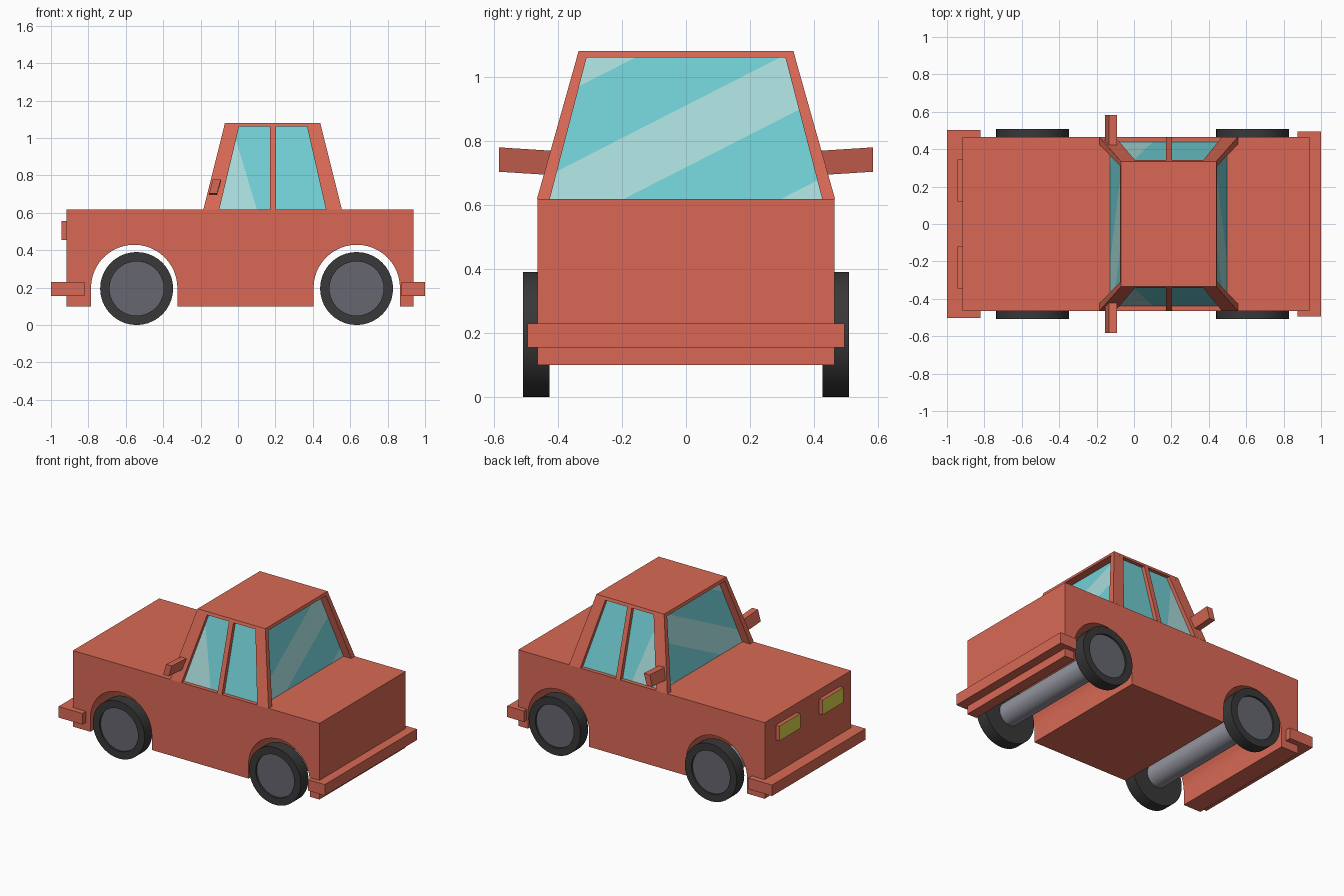
import bpy, bmesh, math
from mathutils import Vector, Matrix

if "Cube" in bpy.data.objects:
    bpy.data.objects.remove(bpy.data.objects["Cube"])


def mat(name, rgb):
    m = bpy.data.materials.new(name)
    lin = [(c / 255 / 12.92) if c < 11 else ((c / 255 + 0.055) / 1.055) ** 2.4 for c in rgb]
    m.diffuse_color = (*lin, 1)
    m.use_nodes = True
    m.node_tree.nodes["Principled BSDF"].inputs["Base Color"].default_value = m.diffuse_color
    return m


PAINT = mat("red_paint", (217, 105, 85))
GLASS = mat("teal_glass", (113, 207, 212))
GLINT = mat("pale_glass", (168, 219, 219))
RUBBER = mat("black_rubber", (55, 56, 55))
RIM = mat("grey_rim", (102, 102, 112))
STEEL = mat("light_steel", (149, 149, 160))
LAMP = mat("yellow_lamp", (220, 213, 76))


def finish(name, bm, *mats, smooth=False):
    bmesh.ops.recalc_face_normals(bm, faces=bm.faces)
    me = bpy.data.meshes.new(name)
    bm.to_mesh(me)
    bm.free()
    ob = bpy.data.objects.new(name, me)
    bpy.context.collection.objects.link(ob)
    for m in mats:
        me.materials.append(m)
    if smooth:
        bpy.ops.object.select_all(action='DESELECT')
        ob.select_set(True)
        bpy.context.view_layer.objects.active = ob
        bpy.ops.object.shade_smooth_by_angle(angle=math.radians(35))
    return ob


def frustum(bottom, top, z0, z1):
    """Six-sided solid between two rectangles (x0, x1, y0, y1)."""
    bm = bmesh.new()
    rings = []
    for (x0, x1, y0, y1), z in ((bottom, z0), (top, z1)):
        rings.append([bm.verts.new((x, y, z)) for x, y in ((x0, y0), (x1, y0), (x1, y1), (x0, y1))])
    b, t = rings
    bm.faces.new(b)
    bm.faces.new(t)
    for i in range(4):
        j = (i + 1) % 4
        bm.faces.new((b[i], b[j], t[j], t[i]))
    bmesh.ops.recalc_face_normals(bm, faces=bm.faces)
    return bm


def box(name, x0, x1, y0, y1, z0, z1, *mats):
    r = (x0, x1, y0, y1)
    return finish(name, frustum(r, r, z0, z1), *(mats or (PAINT,)))


def flip(rect, s):
    """Mirror a rectangle's y range when s is -1."""
    x0, x1, y0, y1 = rect
    return (x0, x1, y0, y1) if s > 0 else (x0, x1, -y1, -y0)


SIDES = ((1, "left"), (-1, "right"))
DECK, ROOF = 0.618, 1.08

# Body: side profile with two wheel arches, extruded across
pts = [(-0.918, 0.10)]
for cx in (-0.555, 0.635):
    pts.append((cx - 0.231, 0.10))
    for i in range(25):
        a = math.pi * (1 - i / 24)
        pts.append((cx + 0.231 * math.cos(a), 0.198 + 0.231 * math.sin(a)))
    pts.append((cx + 0.231, 0.10))
pts += [(0.938, 0.10), (0.938, DECK), (-0.918, DECK)]
bm = bmesh.new()
face = bm.faces.new([bm.verts.new((x, -0.464, z)) for x, z in pts])
ext = bmesh.ops.extrude_face_region(bm, geom=[face])
bmesh.ops.translate(bm, vec=(0, 0.928, 0), verts=[v for v in ext["geom"] if isinstance(v, bmesh.types.BMVert)])
finish("body", bm, PAINT)

# Roof slab and pillars
finish("roof", frustum((-0.075, 0.445, -0.341, 0.341), (-0.07, 0.44, -0.335, 0.335), 1.06, ROOF), PAINT)
pillars = {
    "front_pillar": ((-0.185, -0.10, 0.425, 0.465), (-0.07, 0.01, 0.305, 0.335)),
    "middle_pillar": ((0.17, 0.204, 0.425, 0.465), (0.17, 0.204, 0.305, 0.335)),
    "rear_pillar": ((0.47, 0.555, 0.425, 0.465), (0.365, 0.44, 0.305, 0.335)),
}
for s, side in SIDES:
    for name, (b, t) in pillars.items():
        finish(f"{side}_{name}", frustum(flip(b, s), flip(t, s), DECK, ROOF - 0.001), PAINT)

# Windows: recessed glass block, cut along the pale reflection bands
bm = frustum((-0.13, 0.50, -0.44, 0.44), (-0.02, 0.39, -0.315, 0.315), DECK - 0.01, 1.065)


def cut(axis, co, no):
    faces = [f for f in bm.faces if abs(f.normal[axis]) > 0.7]
    geom = set(faces)
    for f in faces:
        geom.update(f.edges)
        geom.update(f.verts)
    bmesh.ops.bisect_plane(bm, geom=list(geom), plane_co=co, plane_no=no, dist=1e-5)
    bm.normal_update()


for level in (0.467, 0.717, 0.91, 1.14):
    cut(0, (0, 0, level), (0, -0.51, 1))
cut(1, (0.10, 0, 0.62), (1, 0, 0.3))
for f in bm.faces:
    c = f.calc_center_median()
    band = c.z - 0.51 * c.y
    if abs(f.normal.x) > 0.7:
        f.material_index = int(band < 0.467 or 0.717 < band < 0.91 or band > 1.14)
    elif abs(f.normal.y) > 0.7:
        f.material_index = int(c.x + 0.3 * (c.z - 0.62) < 0.10)
finish("windows", bm, GLASS, GLINT)

# Bumpers
box("front_bumper", -1.0, -0.82, -0.503, 0.503, 0.155, 0.23)
box("rear_bumper", 0.875, 1.0, -0.495, 0.495, 0.155, 0.23)

for s, side in SIDES:
    # Headlights: painted housing with a lamp-coloured front face
    lamp = box(f"{side}_headlight", *flip((-0.945, -0.91, 0.12, 0.345), s), 0.455, 0.556, PAINT, LAMP)
    for p in lamp.data.polygons:
        p.material_index = int(p.normal.x < -0.9)

    # Mirrors: leaning arms that rise slightly outwards
    bm = frustum(flip((-0.155, -0.112, 0.41, 0.583), s), flip((-0.134, -0.091, 0.41, 0.583), s), 0.692, 0.768)
    for v in bm.verts:
        if abs(v.co.y) > 0.5:
            v.co.z += 0.011
    finish(f"{side}_mirror", bm, PAINT)

# Wheels and axles
for cx, end in ((-0.542, "front"), (0.634, "rear")):
    turn = Matrix.Rotation(math.pi / 2, 4, 'X')
    bm = bmesh.new()
    bmesh.ops.create_cone(bm, cap_ends=True, segments=32, radius1=0.078, radius2=0.078, depth=0.88,
                          matrix=Matrix.Translation((cx, 0, 0.195)) @ turn)
    finish(f"{end}_axle", bm, STEEL, smooth=True)
    for s, side in SIDES:
        bm = bmesh.new()
        bmesh.ops.create_cone(bm, cap_ends=True, segments=40, radius1=0.195, radius2=0.195, depth=0.083,
                              matrix=Matrix.Translation((cx, s * 0.467, 0.195)) @ turn)
        bm.normal_update()
        cap = next(f for f in bm.faces if f.normal.y * s > 0.9)
        bmesh.ops.inset_region(bm, faces=[cap], thickness=0.05, use_even_offset=True)
        ext = bmesh.ops.extrude_discrete_faces(bm, faces=[cap])
        hub = ext["faces"][0]
        hub.material_index = 1
        rim_edge = [v.co.copy() for v in hub.verts]
        bmesh.ops.translate(bm, vec=(0, -s * 0.012, 0), verts=hub.verts)
        finish(f"{end}_{side}_wheel", bm, RUBBER, RIM, smooth=True)
